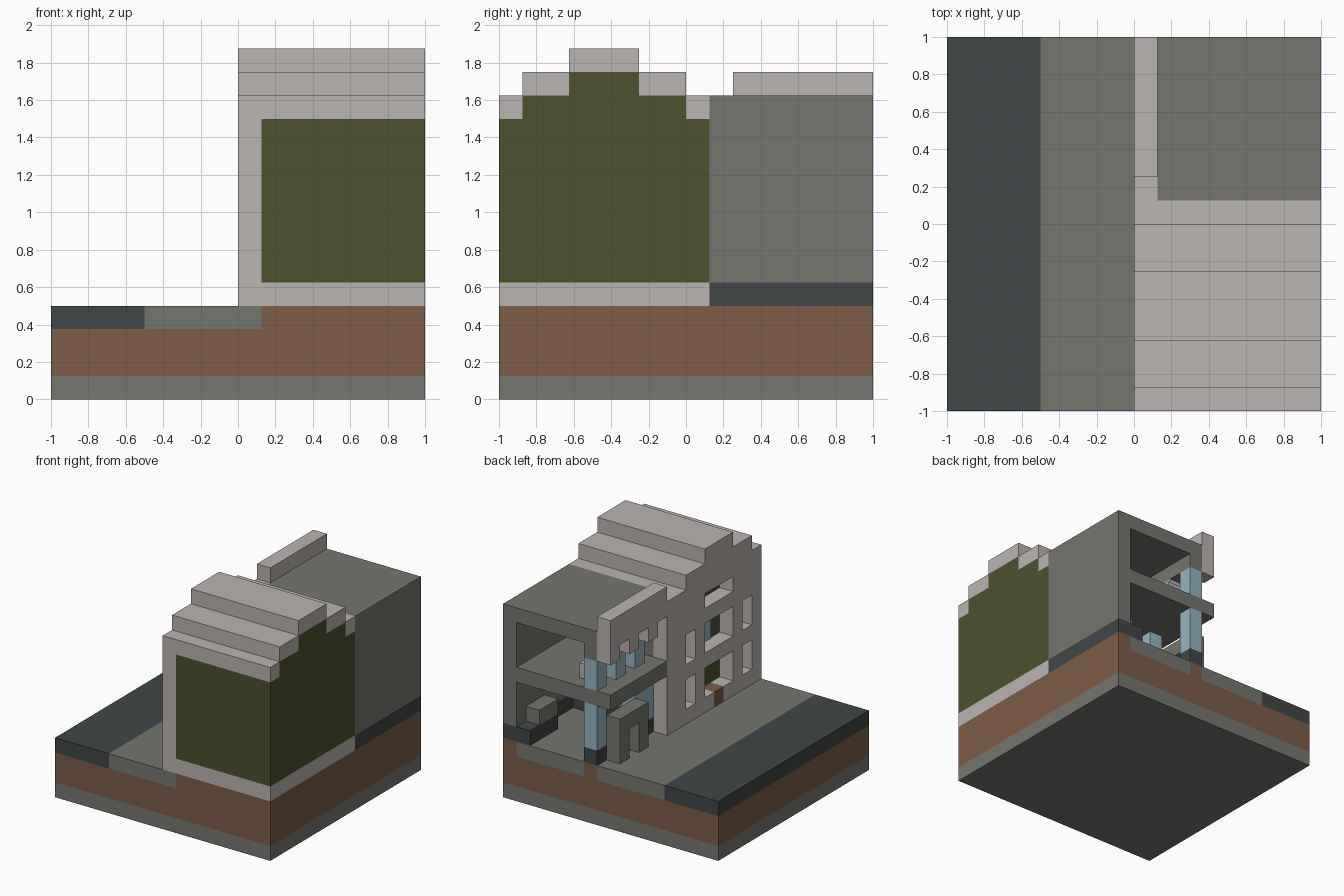
import bpy
import bmesh

old = bpy.data.objects.get("Cube")
if old:
    bpy.data.objects.remove(old, do_unlink=True)

U = 0.125  # block size


def material(name, rgb):
    lin = [((v / 255 + 0.055) / 1.055) ** 2.4 for v in rgb] + [1.0]
    m = bpy.data.materials.new(name)
    m.use_nodes = True
    m.diffuse_color = lin
    m.node_tree.nodes["Principled BSDF"].inputs["Base Color"].default_value = lin
    return m


STONE = material("grey stone", (118, 118, 112))
SOIL = material("brown soil", (125, 93, 70))
SLATE = material("dark slate", (64, 70, 70))
PLASTER = material("pale plaster", (187, 180, 177))
GREEN = material("moss green", (75, 82, 44))
GLASS = material("pale blue glass", (150, 182, 195))


def prism(name, mat, a, outline):
    """Extrude an outline of (depth from back, height) blocks across the a range."""
    bm = bmesh.new()
    face = bm.faces.new([bm.verts.new((a[0] * U - 1, 1 - b * U, c * U)) for b, c in outline])
    out = bmesh.ops.extrude_face_region(bm, geom=[face])["geom"]
    moved = [v for v in out if isinstance(v, bmesh.types.BMVert)]
    bmesh.ops.translate(bm, verts=moved, vec=((a[1] - a[0]) * U, 0, 0))
    bmesh.ops.recalc_face_normals(bm, faces=bm.faces)
    mesh = bpy.data.meshes.new(name)
    bm.to_mesh(mesh)
    bm.free()
    obj = bpy.data.objects.new(name, mesh)
    mesh.materials.append(mat)
    bpy.context.collection.objects.link(obj)
    return obj


def box(name, mat, a, b, c):
    """Block from ranges: a from right to left, b from back to front, c upward."""
    return prism(name, mat, a, [(b[0], c[0]), (b[1], c[0]), (b[1], c[1]), (b[0], c[1])])


def cut(target, a, b, c):
    cutter = box("cutter", PLASTER, a, b, c)
    cutter.hide_render = True
    mod = target.modifiers.new("opening", "BOOLEAN")
    mod.operation, mod.solver, mod.object = "DIFFERENCE", "EXACT", cutter
    bpy.context.view_layer.objects.active = target
    bpy.ops.object.modifier_apply(modifier=mod.name)
    bpy.data.objects.remove(cutter, do_unlink=True)


# Layered ground
ALL = (0, 16)
box("base_slab", STONE, ALL, ALL, (0, 1))
box("soil_layer", SOIL, ALL, ALL, (1, 3))
box("road", SLATE, (0, 4), ALL, (3, 4))
box("pavement", STONE, (4, 9), ALL, (3, 4))
box("house_soil", SOIL, (9, 16), (6, 16), (3, 4))
box("front_footing", SOIL, (9, 10), (0, 6), (3, 4))
box("side_footing", SOIL, (15, 16), (0, 6), (3, 4))
box("shop_floor", STONE, (10, 15), (0, 6), (3, 4))

# Stepped gable house
steps = [(7, 8, 13), (8, 10, 14), (10, 13, 15), (13, 15, 14), (15, 16, 13)]
top = [(b, h) for s, e, h in steps for b in (s, e)]
under = [(b, h - 1) for b, h in top]
box("house_plinth", PLASTER, (9, 16), (7, 16), (4, 5))
prism("house_core", GREEN, (9, 16), [(7, 5)] + under + [(16, 5)])
prism("house_roof", PLASTER, (9, 16), top + under[::-1])

# Facade with hanging teeth over the shop front
teeth = [(b + d, h) for b in (4, 2, 0) for d, h in ((1, 12), (1, 11), (0, 11), (0, 12))]
teeth = teeth[:-1]
facade = prism("facade", PLASTER, (8, 9),
               [(16, 4), (6, 4), (6, 12)] + teeth + [(0, 14), (6, 14), (6, 13)] + top[1:])
for low in (5, 8):
    for span in ((8, 9), (10, 13), (14, 15)):
        cut(facade, (7, 9.5), span, (low, low + 2))
cut(facade, (7, 9.5), (10, 13), (11, 12))
cut(facade, (7, 9.5), (11, 12), (3.5, 5.5))
box("door_step", SOIL, (8, 9), (11, 12), (4, 5))
box("window_pane", GLASS, (8.94, 9), (11, 12), (8, 10))

# Open shop shell
box("party_wall_base", SLATE, (9, 16), (6, 7), (4, 5))
box("party_wall", STONE, (9, 16), (6, 7), (5, 13))
box("side_wall_base", SLATE, (15, 16), (0, 6), (4, 5))
box("side_wall", STONE, (15, 16), (0, 6), (5, 12))
box("shop_roof", STONE, (9, 16), (0, 6), (12, 13))
box("shop_lintel", STONE, (9, 10), (0, 6), (11, 12))
box("upper_floor", STONE, (8, 15), (0, 6), (8, 9))

# Glazing on dark bases
for b in (0, 4, 5):
    box("lower_glass", GLASS, (9, 10), (b, b + 1), (5, 8))
    box("glass_base", SLATE, (9, 10), (b, b + 1), (4, 5))
for b in (0, 2, 4):
    box("upper_glass", GLASS, (9, 10), (b, b + 1), (9, 11))

# Doorway portal
prism("portal", STONE, (8, 9), [(1, 4), (2, 4), (2, 6), (3, 6), (3, 4), (4, 4), (4, 7), (1, 7)])

# Furniture
box("bench_base", SLATE, (14, 15), (0, 3), (4, 5))
box("bench", STONE, (14, 15), (1, 3), (5, 6))
box("upper_table", PLASTER, (10, 11), (1, 2), (9, 10))
